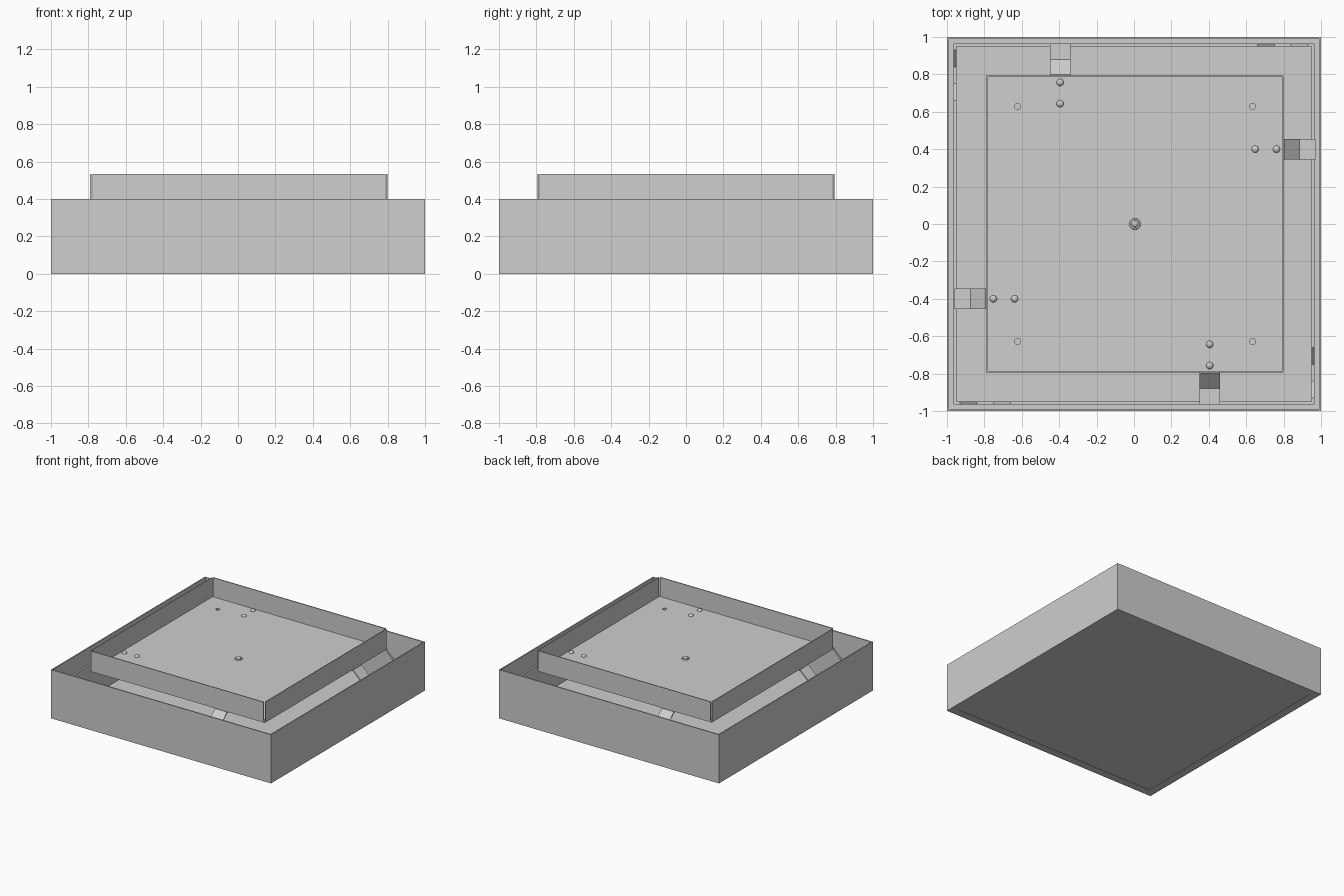
import bpy, bmesh, math
from mathutils import Matrix, Vector

if "Cube" in bpy.data.objects:
    bpy.data.objects.remove(bpy.data.objects["Cube"], do_unlink=True)

grey = bpy.data.materials.new("light grey metal")
grey.use_nodes = True
grey.diffuse_color = (0.62, 0.62, 0.62, 1)
bsdf = next(n for n in grey.node_tree.nodes if n.type == "BSDF_PRINCIPLED")
bsdf.inputs["Base Color"].default_value = grey.diffuse_color


def finish(name, bm, smooth=False):
    bmesh.ops.recalc_face_normals(bm, faces=bm.faces)
    mesh = bpy.data.meshes.new(name)
    bm.to_mesh(mesh)
    bm.free()
    mesh.materials.append(grey)
    ob = bpy.data.objects.new(name, mesh)
    bpy.context.collection.objects.link(ob)
    if smooth:
        bpy.ops.object.select_all(action="DESELECT")
        ob.select_set(True)
        bpy.context.view_layer.objects.active = ob
        bpy.ops.object.shade_smooth_by_angle()
    return ob


def box(bm, lo, hi):
    lo, hi = Vector(lo), Vector(hi)
    size = Matrix.Diagonal((*(hi - lo), 1))
    bmesh.ops.create_cube(bm, size=1, matrix=Matrix.Translation((lo + hi) / 2) @ size)


def prism(bm, points, direction):
    face = bm.faces.new([bm.verts.new(p) for p in points])
    new = bmesh.ops.extrude_face_region(bm, geom=[face])["geom"]
    bmesh.ops.translate(bm, vec=direction,
                        verts=[v for v in new if isinstance(v, bmesh.types.BMVert)])


def cylinder(bm, x, y, z0, z1, r, r_top=None):
    bmesh.ops.create_cone(bm, cap_ends=True, segments=24, radius1=r,
                          radius2=r if r_top is None else r_top, depth=z1 - z0,
                          matrix=Matrix.Translation((x, y, (z0 + z1) / 2)))


def dome(bm, x, y, z, r, height):
    flat = Matrix.Translation((x, y, z)) @ Matrix.Diagonal((1, 1, height / r, 1))
    bmesh.ops.create_uvsphere(bm, u_segments=24, v_segments=12, radius=r, matrix=flat)


def four_sides(name, build, centre=0, smooth=False):
    # build the back side, then repeat it around the square
    bm = bmesh.new()
    for k in range(4):
        part = bmesh.new()
        build(part)
        part.transform(Matrix.Translation((centre, 0, 0))
                       @ Matrix.Rotation(-k * math.pi / 2, 4, "Z"))
        temp = bpy.data.meshes.new("temp")
        part.to_mesh(temp)
        part.free()
        bm.from_mesh(temp)
        bpy.data.meshes.remove(temp)
    return finish(name, bm, smooth)


# Outer shell: thin walls, bottom flange and the base panel set in it
four_sides("outer_wall", lambda b: box(b, (-1, 0.99, 0), (0.99, 1, 0.4)))
four_sides("bottom_flange", lambda b: box(b, (-0.99, 0.935, 0), (0.935, 0.99, 0.02)))
bm = bmesh.new()
box(bm, (-0.935, -0.935, 0.003), (0.935, 0.935, 0.02))
finish("base_panel", bm)


# Upright inner frame, with a sloped notch near one end of each side
def frame_side(b):
    top, low, y = 0.28, 0.19, 0.95
    outline = [(-0.965, 0.02), (0.95, 0.02), (0.95, top), (0.93, top), (0.84, low),
               (0.75, low), (0.66, top), (-0.965, top)]
    prism(b, [(x, y, z) for x, z in outline], (0, 0.015, 0))


four_sides("inner_frame", frame_side)


# Bent strips that carry the tray on the frame
def strip(b):
    path = [(0.59, 0.365), (0.8, 0.365), (0.88, 0.29), (0.965, 0.29)]
    under = [(y, z - 0.01) for y, z in reversed(path)]
    prism(b, [(-0.455, y, z) for y, z in path + under], (0.11, 0, 0))


four_sides("support_strip", strip, 0.005)

# Tray: sheet floor with drilled holes and four folded walls
CX = 0.005
bm = bmesh.new()
box(bm, (CX - 0.795, -0.795, 0.365), (CX + 0.795, 0.795, 0.375))
tray = finish("tray_floor", bm)
bm = bmesh.new()
for sx in (-1, 1):
    for sy in (-1, 1):
        cylinder(bm, CX + sx * 0.628, sy * 0.628, 0.3, 0.45, 0.016)
cutter = finish("hole_cutter", bm)
cutter.hide_render = True
mod = tray.modifiers.new("holes", "BOOLEAN")
mod.operation, mod.object, mod.solver = "DIFFERENCE", cutter, "EXACT"
bpy.context.view_layer.objects.active = tray
bpy.ops.object.modifier_apply(modifier="holes")
bpy.data.objects.remove(cutter, do_unlink=True)
four_sides("tray_wall", lambda b: box(b, (-0.783, 0.787, 0.365), (0.783, 0.795, 0.533)), CX)


# Rounded screw heads over each strip, with nuts below
def screws(b):
    for y in (0.643, 0.757):
        dome(b, -0.4, y, 0.375, 0.019, 0.015)
        cylinder(b, -0.4, y, 0.34, 0.356, 0.016)


four_sides("strip_screws", screws, CX, smooth=True)

# Centre fastener: washer and rounded head
bm = bmesh.new()
cylinder(bm, CX, 0, 0.375, 0.382, 0.03, 0.027)
dome(bm, CX, 0, 0.382, 0.018, 0.012)
finish("centre_fastener", bm, smooth=True)
